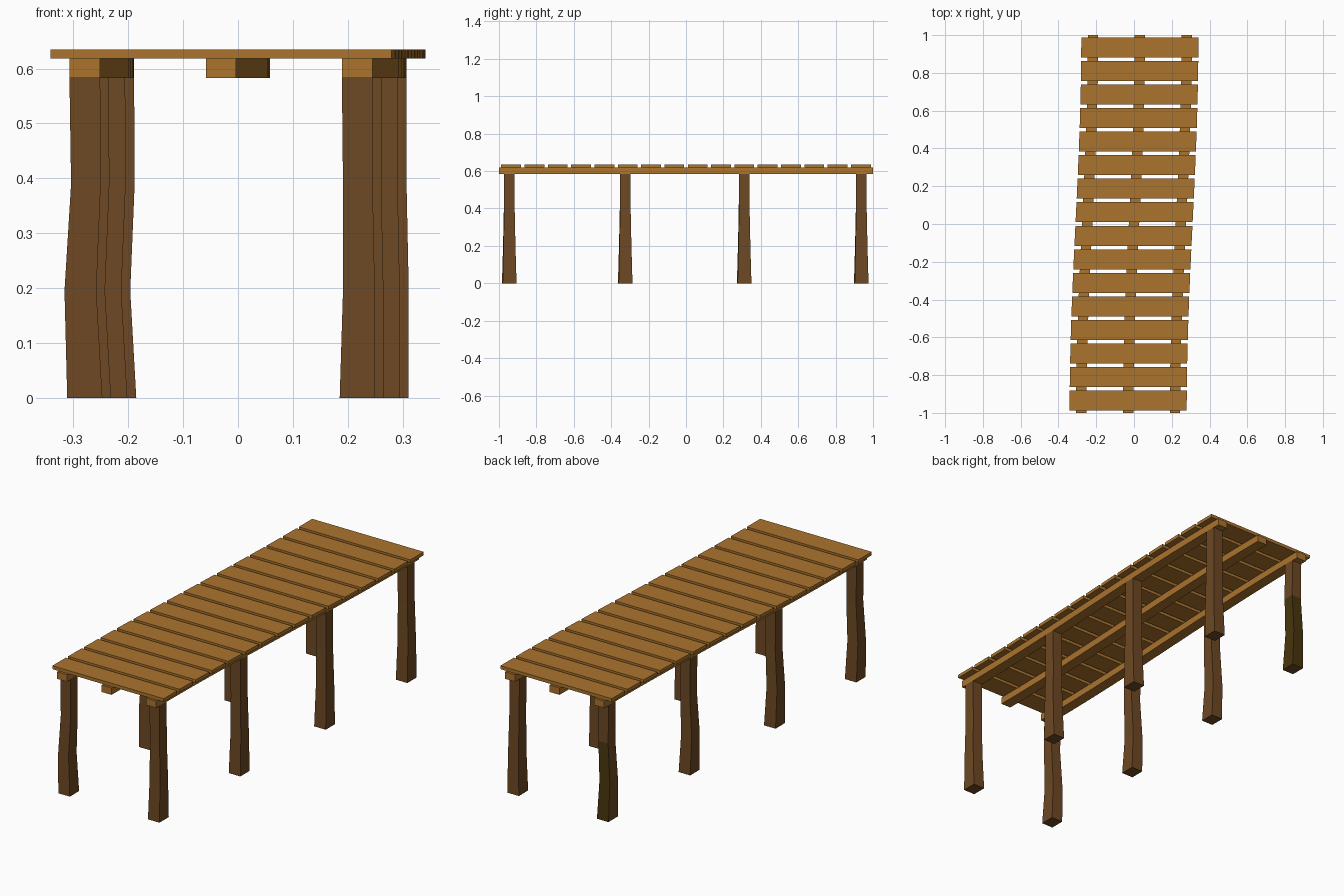
import bpy, bmesh, math

if "Cube" in bpy.data.objects:
    bpy.data.objects.remove(bpy.data.objects["Cube"])


def material(name, rgb):
    m = bpy.data.materials.new(name)
    m.diffuse_color = (*rgb, 1)
    m.use_nodes = True
    m.node_tree.nodes["Principled BSDF"].inputs["Base Color"].default_value = m.diffuse_color
    return m


plank_wood = material("golden_wood", (0.41, 0.175, 0.027))
leg_wood = material("dark_brown_wood", (0.153, 0.065, 0.017))
wet_wood = material("dark_olive_wood", (0.065, 0.036, 0.004))


def sway(y):
    # gentle S-curve of the whole walkway
    return 0.031 * math.sin(math.pi * y / 2)


def loft(name, rings, mats):
    # closed skin through a list of four-point rings
    bm = bmesh.new()
    vs = [[bm.verts.new(p) for p in r] for r in rings]
    for a, b in zip(vs, vs[1:]):
        for i in range(4):
            j = (i + 1) % 4
            bm.faces.new((a[i], a[j], b[j], b[i]))
    bm.faces.new(vs[0][::-1])
    bm.faces.new(vs[-1])
    bmesh.ops.recalc_face_normals(bm, faces=bm.faces[:])
    me = bpy.data.meshes.new(name)
    bm.to_mesh(me)
    bm.free()
    for m in mats:
        me.materials.append(m)
    ob = bpy.data.objects.new(name, me)
    bpy.context.collection.objects.link(ob)
    return ob


def swayed_bar(name, x, half_w, ys, z0, z1):
    rings = []
    for y in ys:
        c = x + sway(y)
        rings.append([(c - half_w, y, z0), (c + half_w, y, z0),
                      (c + half_w, y, z1), (c - half_w, y, z1)])
    return loft(name, rings, [plank_wood])


# deck planks
for i in range(16):
    y = -0.9355 + i * 1.871 / 15
    swayed_bar(f"plank_{i + 1}", 0, 0.31, (y - 0.053, y + 0.053), 0.618, 0.635)

# long support beams
for name, x in (("left", -0.248), ("middle", 0), ("right", 0.248)):
    swayed_bar(name + "_beam", x, 0.0275, [-1 + k / 8 for k in range(17)], 0.583, 0.618)

# crooked tapered legs: height, x width, y width
levels = [(0, 0.064, 0.074), (0.195, 0.058, 0.064), (0.39, 0.054, 0.057), (0.584, 0.056, 0.056)]
bends = {"left": (0, -0.008, 0.002, 0), "right": (0, 0.003, 0.001, 0)}
for side, s in (("left", -1), ("right", 1)):
    for n, y in enumerate((-0.945, -0.325, 0.311, 0.937)):
        rings = []
        for (z, wx, wy), b in zip(levels, bends[side]):
            c = s * 0.248 + sway(y) + b
            d = y + s * 0.002 * (1 - z / 0.584)
            rings.append([(c + i * wx / 2, d + j * wy / 2, z)
                          for i, j in ((-1, -1), (1, -1), (1, 1), (-1, 1))])
        leg = loft(f"{side}_leg_{n + 1}", rings, [leg_wood, wet_wood])
        # damp lower faces on the back left leg
        if side == "left" and n == 3:
            for p in leg.data.polygons:
                if p.center.z < 0.39 and (p.normal.y > 0.5 or p.normal.x > 0.5):
                    p.material_index = 1
